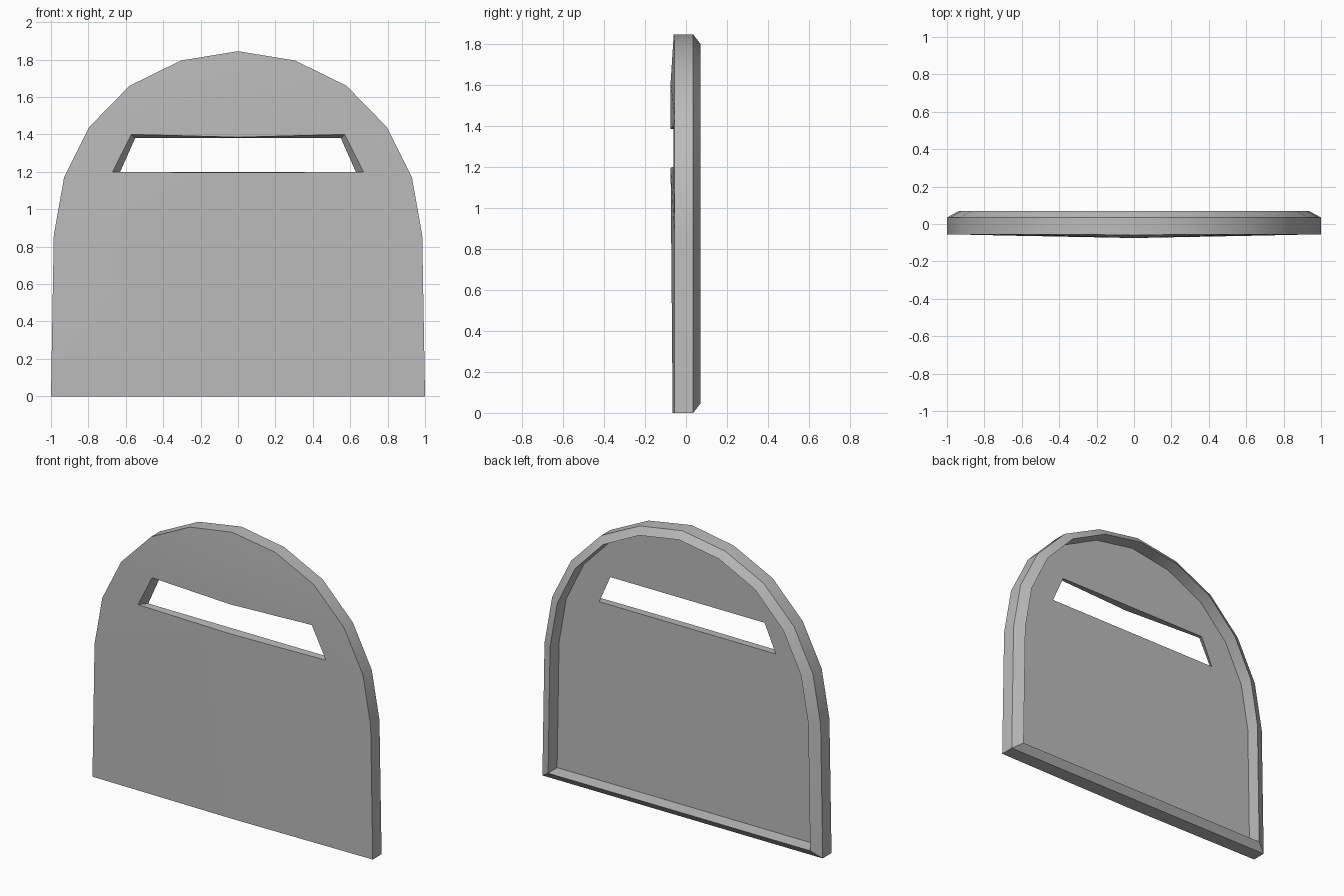
import bpy
import bmesh

cube = bpy.data.objects.get("Cube")
if cube:
    bpy.data.objects.remove(cube, do_unlink=True)

# One plain metal colour
metal = bpy.data.materials.new("grey metal")
metal.use_nodes = True
GREY = (0.5, 0.5, 0.5, 1)
metal.diffuse_color = GREY
metal.node_tree.nodes["Principled BSDF"].inputs["Base Color"].default_value = GREY

TOP = 1.845
# Half outline, from bottom centre round to the crown
HALF = [(0, 0), (1, 0), (0.985, 0.86), (0.93, 1.17), (0.795, 1.44),
        (0.58, 1.66), (0.305, 1.795), (0, TOP)]


def inset(sx, dz):
    return [(x * sx, dz + z * (TOP - 2 * dz) / TOP) for x, z in HALF]


bm = bmesh.new()


def row(points, depth):
    """Vertices of one half loop; depth is a number or one value per point."""
    ys = depth if isinstance(depth, list) else [depth] * len(points)
    return [bm.verts.new((x, y, z)) for (x, z), y in zip(points, ys)]


def strip(a, b):
    for i in range(len(a) - 1):
        bm.faces.new((a[i], a[i + 1], b[i + 1], b[i]))


def panel(rim, slot, crown):
    """Half plate with a slot: body, cheek and a fan over the brow."""
    low_mid, low, high, high_mid = slot
    bm.faces.new((rim[0], rim[1], rim[2], low_mid))
    bm.faces.new((rim[2], low, low_mid))
    bm.faces.new((rim[2], rim[3], low))
    bm.faces.new((rim[3], rim[4], high, low))
    bm.faces.new((rim[4], crown, high_mid, high))
    for a, b in zip(rim[4:-1], rim[5:]):
        bm.faces.new((a, b, crown))


# Loops from front edge, over the raised rim, into the recessed back
front = row(HALF, [-0.065] + [-0.055] * 6 + [-0.06])
side = row(HALF, 0.035)
ridge = row(inset(0.935, 0.045), 0.07)
recess = row(inset(0.93, 0.05), -0.015)
for a, b in ((front, side), (side, ridge), (ridge, recess)):
    strip(a, b)

# Slot edges, front and back, and the walls between them
slot_front = row([(0, 1.195), (0.67, 1.2), (0.57, 1.4), (0, 1.385)],
                 [-0.075, -0.062, -0.062, -0.075])
slot_back = row([(0, 1.2), (0.63, 1.2), (0.55, 1.38), (0, 1.38)], -0.015)
strip(slot_front, slot_back)

# Bulged front plate and flat back plate
panel(front, slot_front, row([(0, 1.61)], -0.075)[0])
panel(recess, slot_back, row([(0, 1.61)], -0.015)[0])

# Mirror the half across the middle
geom = bm.verts[:] + bm.edges[:] + bm.faces[:]
bmesh.ops.mirror(bm, geom=geom, axis='X', merge_dist=0.0005)
bmesh.ops.remove_doubles(bm, verts=bm.verts[:], dist=0.0005)
bmesh.ops.recalc_face_normals(bm, faces=bm.faces[:])

mesh = bpy.data.meshes.new("visor_plate")
bm.to_mesh(mesh)
bm.free()
mesh.materials.append(metal)
plate = bpy.data.objects.new("visor_plate", mesh)
bpy.context.collection.objects.link(plate)
bpy.ops.object.select_all(action='DESELECT')
plate.select_set(True)
bpy.context.view_layer.objects.active = plate
bpy.ops.object.shade_smooth_by_angle(angle=0.5)
